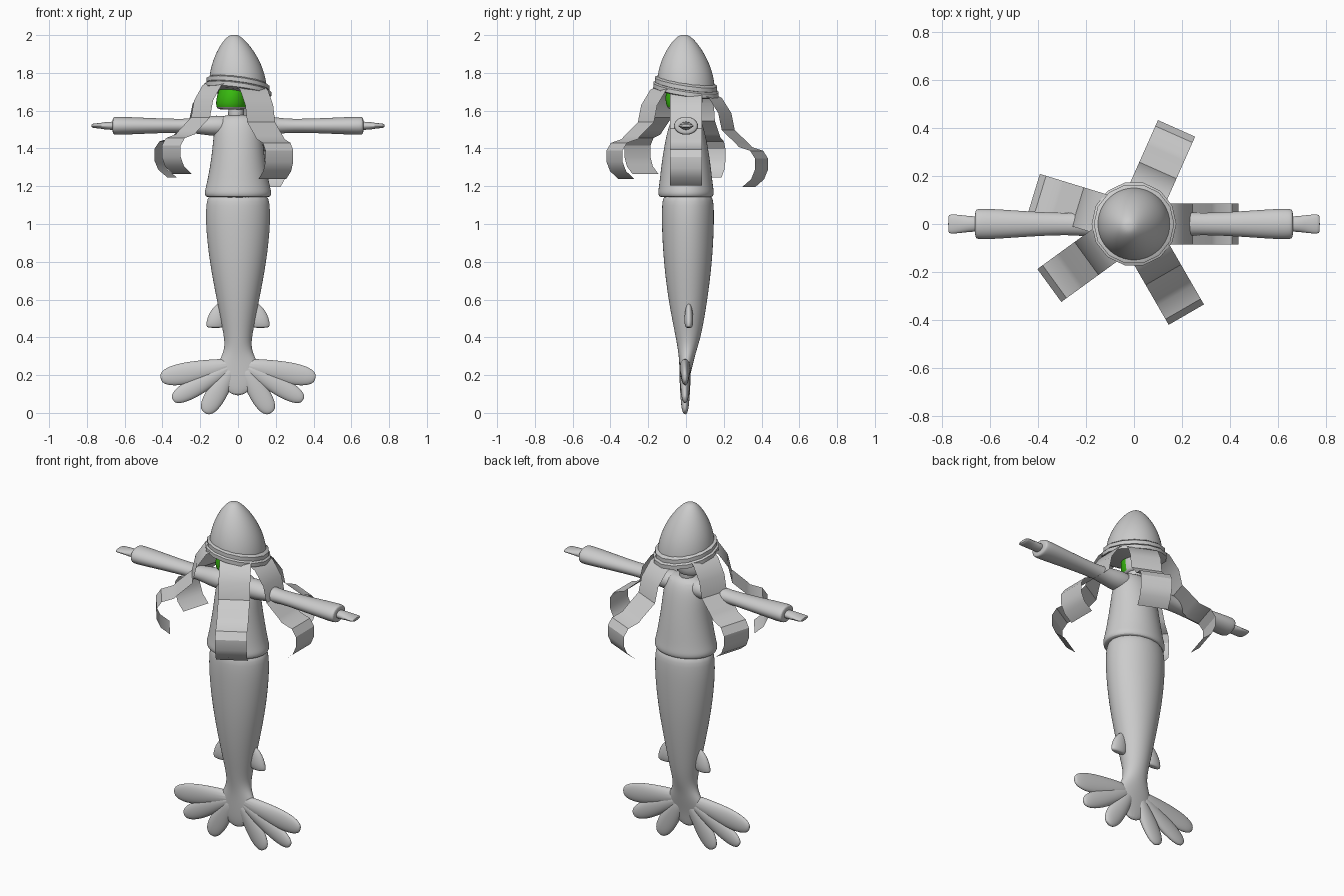
import bpy
import bmesh
import math
from mathutils import Matrix, Vector

if "Cube" in bpy.data.objects:
    bpy.data.objects.remove(bpy.data.objects["Cube"], do_unlink=True)


def material(name, colour):
    mat = bpy.data.materials.new(name)
    mat.use_nodes = True
    mat.diffuse_color = colour
    mat.node_tree.nodes["Principled BSDF"].inputs["Base Color"].default_value = colour
    return mat


grey = material("soft grey", (0.6, 0.6, 0.6, 1))
green = material("bright green", (0.04, 0.5, 0.005, 1))


def finish(name, bm, subdiv=0, angle=40):
    bmesh.ops.recalc_face_normals(bm, faces=bm.faces[:])
    mesh = bpy.data.meshes.new(name)
    bm.to_mesh(mesh)
    bm.free()
    obj = bpy.data.objects.new(name, mesh)
    bpy.context.collection.objects.link(obj)
    mesh.materials.append(grey)
    if subdiv:
        mod = obj.modifiers.new("smooth", "SUBSURF")
        mod.levels = mod.render_levels = subdiv
    bpy.ops.object.select_all(action="DESELECT")
    obj.select_set(True)
    bpy.context.view_layer.objects.active = obj
    bpy.ops.object.shade_smooth_by_angle(angle=math.radians(angle))
    return obj


def loft(name, rows, frame=Matrix(), sides=16, subdiv=2, warp=None, angle=40):
    """Skin elliptical sections: (along, centre x, centre y, half x, half y)."""
    bm = bmesh.new()
    rings = []
    for h, cx, cy, a, b in rows:
        ring = []
        for i in range(sides):
            t = math.tau * i / sides
            p = frame @ Vector((cx + a * math.cos(t), cy + b * math.sin(t), h))
            ring.append(bm.verts.new(warp(p) if warp else p))
        rings.append(ring)
    for low, high in zip(rings, rings[1:]):
        for i in range(sides):
            j = (i + 1) % sides
            bm.faces.new((low[i], low[j], high[j], high[i]))
    bm.faces.new(rings[0])
    bm.faces.new(rings[-1])
    return finish(name, bm, subdiv, angle)


# Tail, narrowing to the base of the fluke
loft("tail", [
    (0.09, 0, -0.01, 0.03, 0.012), (0.16, 0, -0.01, 0.11, 0.022),
    (0.25, 0, 0, 0.12, 0.036), (0.31, 0, 0.005, 0.08, 0.045),
    (0.37, 0, 0.01, 0.07, 0.06), (0.45, 0, 0.012, 0.085, 0.078),
    (0.6, 0, 0.01, 0.115, 0.106), (0.8, 0, 0.01, 0.155, 0.132),
    (1.0, 0, 0.01, 0.176, 0.142), (1.1, 0, 0.01, 0.173, 0.141),
    (1.18, 0, 0.01, 0.16, 0.13)])

# Torso with a flared hem
loft("torso", [
    (1.14, 0, 0, 0.155, 0.13), (1.145, 0, 0, 0.178, 0.148),
    (1.17, 0, 0, 0.182, 0.152), (1.2, 0, 0, 0.172, 0.146),
    (1.3, 0, 0, 0.152, 0.135), (1.4, 0, 0, 0.138, 0.12),
    (1.5, 0, 0, 0.13, 0.1), (1.56, 0, 0, 0.11, 0.075),
    (1.58, 0, 0, 0.06, 0.04)])
loft("neck", [(1.53, -0.01, 0, 0.05, 0.05), (1.6, -0.01, 0, 0.04, 0.04),
              (1.68, -0.01, 0, 0.045, 0.045)], subdiv=1)

# Paired parts
for side, word in ((1, "left"), (-1, "right")):
    arm = Matrix.Translation((0, 0, 1.52)) @ Matrix.Rotation(side * math.pi / 2, 4, "Y")
    loft(word + "_sleeve", [
        (0.02, 0, 0, 0.05, 0.06), (0.12, 0, 0, 0.058, 0.065),
        (0.2, 0, 0, 0.045, 0.052), (0.28, 0, 0, 0.036, 0.046),
        (0.42, 0, 0, 0.04, 0.052), (0.58, 0, 0, 0.047, 0.064),
        (0.65, 0, 0, 0.05, 0.066), (0.662, 0, 0, 0.045, 0.06),
        (0.664, 0, 0, 0.03, 0.04)], arm)
    loft(word + "_hand", [
        (0.62, 0, 0, 0.024, 0.032), (0.7, 0, 0, 0.022, 0.034),
        (0.725, 0, 0, 0.015, 0.039), (0.77, 0, 0, 0.012, 0.042),
        (0.776, 0, 0, 0.008, 0.036)], arm, subdiv=1)

    # Small hooked fin beside the tail
    loft(word + "_side_fin", [
        (0.45, side * 0.12, 0.015, 0.03, 0.012),
        (0.455, side * 0.122, 0.015, 0.05, 0.02),
        (0.49, side * 0.115, 0.015, 0.052, 0.026),
        (0.54, side * 0.105, 0.015, 0.044, 0.02),
        (0.585, side * 0.085, 0.015, 0.02, 0.01)])

    # Three rounded fluke lobes
    for part, tip, width in (("upper", (0.41, 0.185), 0.062),
                             ("middle", (0.345, 0.07), 0.054),
                             ("lower", (0.175, 0.0), 0.058)):
        root = Vector((side * 0.02, -0.005, 0.255))
        way = Vector((side * tip[0], -0.01, tip[1])) - root
        size = way.length
        frame = Matrix.Translation(root) @ Matrix.Rotation(math.atan2(way.x, way.z), 4, "Y")
        loft(word + "_" + part + "_lobe", [
            (size * f, 0, 0, width * w, thick)
            for f, w, thick in ((0, 0.6, 0.03), (0.35, 0.85, 0.03), (0.65, 1, 0.025),
                                (0.88, 0.85, 0.02), (0.98, 0.5, 0.013), (1, 0.2, 0.006))], frame)

# Head, green across the face
head = loft("head", [
    (1.605, -0.035, -0.01, 0.06, 0.07), (1.612, -0.035, -0.01, 0.083, 0.092),
    (1.66, -0.033, -0.01, 0.086, 0.104), (1.72, -0.025, -0.01, 0.075, 0.095),
    (1.79, -0.02, 0, 0.05, 0.06)])
head.data.materials.append(green)
for face in head.data.polygons:
    if face.center.y < -0.015 and abs(face.normal.z) < 0.95:
        face.material_index = 1


# Helmet: dome and faceted double band, tipped up at the front
def tip_up(p):
    fade = max(0, min(1, (2 - p.z) / 0.25))
    return Vector((p.x, p.y, p.z - fade * (0.13 * p.x + 0.15 * p.y)))


loft("helmet_dome", [
    (1.715, 0, 0, 0.155, 0.155), (1.75, 0, 0, 0.157, 0.157),
    (1.82, -0.002, 0, 0.144, 0.144), (1.89, -0.008, -0.004, 0.115, 0.115),
    (1.95, -0.015, -0.008, 0.077, 0.077), (1.99, -0.02, -0.01, 0.04, 0.04),
    (2.002, -0.02, -0.01, 0.015, 0.015)], warp=tip_up)
for name, z, radius in (("lower_band", 1.7, 0.177), ("upper_band", 1.73, 0.168)):
    loft("helmet_" + name, [
        (z - 0.008, 0, 0, radius - 0.02, radius - 0.02), (z, 0, 0, radius, radius),
        (z + 0.022, 0, 0, radius, radius), (z + 0.032, 0, 0, radius - 0.018, radius - 0.018)],
        sides=14, subdiv=0, warp=tip_up, angle=30)

# Kinked ribbon locks hanging from the helmet
ribbon = [(0.13, 1.71), (0.17, 1.69), (0.225, 1.61), (0.245, 1.52), (0.325, 1.45),
          (0.345, 1.43), (0.41, 1.41), (0.437, 1.37), (0.437, 1.31),
          (0.415, 1.26), (0.365, 1.22)]
for name, degrees in (("left", 0), ("back_left", 66), ("back_right", 163),
                      ("front_right", 216), ("front_left", -60)):
    turn = math.radians(degrees)
    out = Vector((math.cos(turn), math.sin(turn), 0))
    across = Vector((-out.y, out.x, 0)) * 0.085
    lift = Vector((0, 0, -0.025 * out.x - 0.025 * out.y + 0.01))
    bm = bmesh.new()
    pairs = []
    for r, z in ribbon:
        p = out * r + lift + Vector((0, 0, z))
        pairs.append((bm.verts.new(p - across), bm.verts.new(p + across)))
    for (a, b), (c, d) in zip(pairs, pairs[1:]):
        bm.faces.new((a, b, d, c))
    finish(name + "_hair_lock", bm, angle=32)
